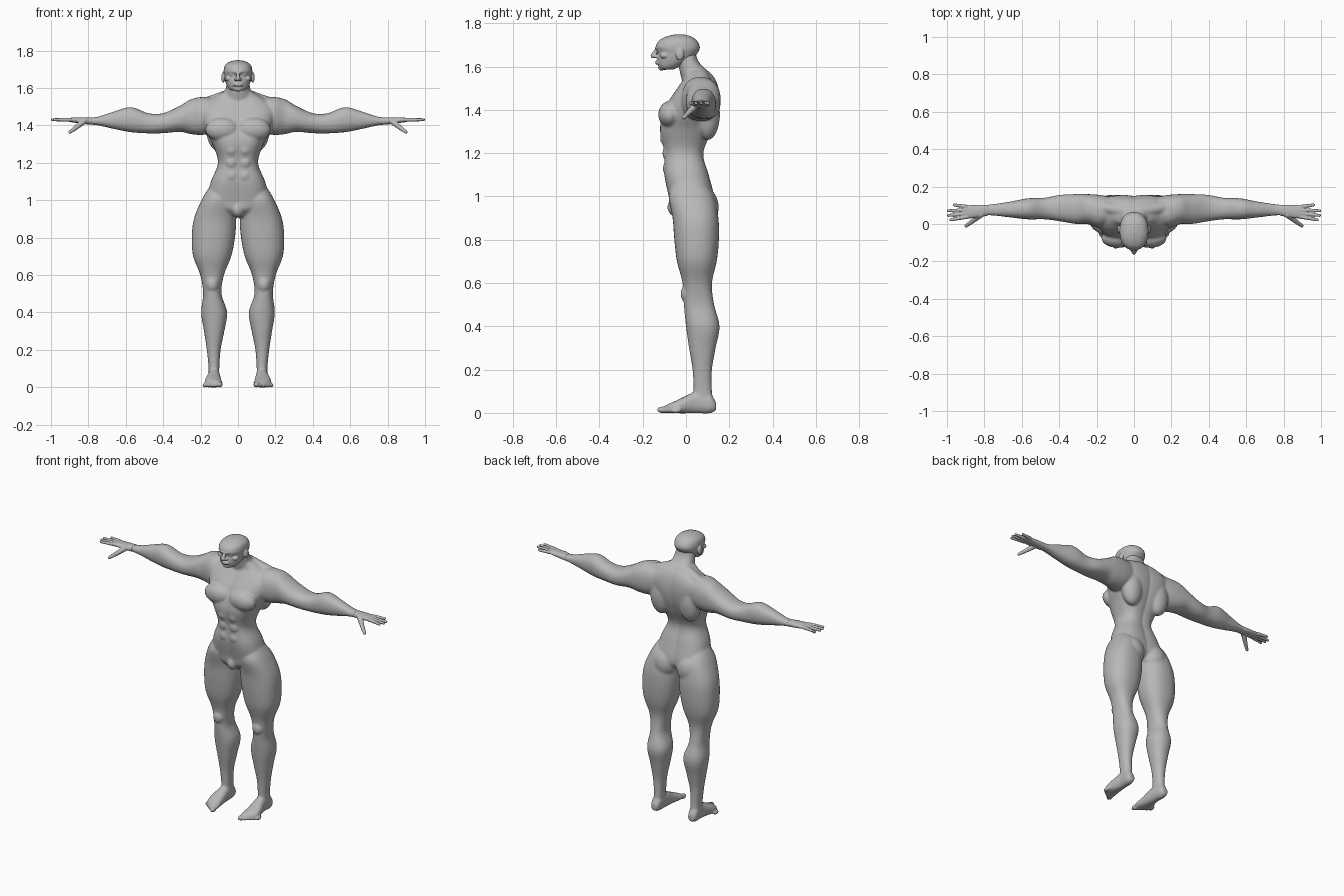
import bpy
import bmesh
import math
from mathutils import Matrix, Vector

default_cube = bpy.data.objects.get("Cube")
if default_cube:
    bpy.data.objects.remove(default_cube, do_unlink=True)

skin = bpy.data.materials.new("plain_grey")
skin.use_nodes = True
grey = (0.48, 0.48, 0.48, 1)
skin.diffuse_color = grey
shader = next(n for n in skin.node_tree.nodes if n.type == "BSDF_PRINCIPLED")
shader.inputs["Base Color"].default_value = grey
shader.inputs["Roughness"].default_value = 0.6


def spline(rows, steps=5):
    """Interpolate section rows smoothly from first to last."""
    result = []
    for i in range(len(rows) - 1):
        before, start = rows[max(i - 1, 0)], rows[i]
        end, after = rows[i + 1], rows[min(i + 2, len(rows) - 1)]
        for k in range(steps):
            t = k / steps
            result.append([
                b + t * ((c - a) + t * ((2 * a - 5 * b + 4 * c - d) + t * (3 * (b - c) + d - a))) / 2
                for a, b, c, d in zip(before, start, end, after)])
    return result + [rows[-1]]


def rounded(value, power=0.88):
    return math.copysign(abs(value) ** power, value)


def loft(bm, axis, rows, sides=32):
    """Skin rows of (position, low u, high u, low v, high v) along an axis."""
    rings = []
    for pos, u_low, u_high, v_low, v_high in spline(rows):
        ring = []
        for k in range(sides):
            angle = math.tau * k / sides
            u = (u_low + u_high) / 2 + (u_high - u_low) / 2 * rounded(math.cos(angle))
            v = (v_low + v_high) / 2 + (v_high - v_low) / 2 * rounded(math.sin(angle))
            point = {"X": (pos, u, v), "Y": (u, pos, v), "Z": (u, v, pos)}[axis]
            ring.append(bm.verts.new(point))
        rings.append(ring)
    faces = [bm.faces.new(rings[0]), bm.faces.new(rings[-1])]
    for lower, upper in zip(rings, rings[1:]):
        for k in range(sides):
            n = (k + 1) % sides
            faces.append(bm.faces.new((lower[k], lower[n], upper[n], upper[k])))
    bmesh.ops.recalc_face_normals(bm, faces=faces)


def blob(bm, center, radii):
    matrix = Matrix.Translation(center) @ Matrix.Diagonal((*radii, 1))
    bmesh.ops.create_uvsphere(bm, u_segments=24, v_segments=16, radius=1, matrix=matrix)


def capsule(bm, start, end, start_radius, end_radius):
    start, end = Vector(start), Vector(end)
    span = end - start
    matrix = Matrix.Translation((start + end) / 2) @ span.to_track_quat("Z", "Y").to_matrix().to_4x4()
    bmesh.ops.create_cone(bm, cap_ends=True, segments=16, radius1=start_radius,
                          radius2=end_radius, depth=span.length, matrix=matrix)
    blob(bm, start, [start_radius] * 3)
    blob(bm, end, [end_radius] * 3)


def finish(bm, name, voxel, smoothing):
    """Mirror the half, fuse overlapping masses and relax the skin."""
    mesh = bpy.data.meshes.new(name)
    bm.to_mesh(mesh)
    bm.free()
    mesh.materials.append(skin)
    part = bpy.data.objects.new(name, mesh)
    bpy.context.collection.objects.link(part)
    mirror = part.modifiers.new("Mirror", "MIRROR")
    mirror.use_mirror_merge = False
    fuse = part.modifiers.new("Fuse", "REMESH")
    fuse.mode = "VOXEL"
    fuse.voxel_size = voxel
    fuse.use_smooth_shade = True
    relax = part.modifiers.new("Relax", "SMOOTH")
    relax.factor = 0.5
    relax.iterations = smoothing


# Torso: each half overlaps the centre, leaving a groove down chest and spine
body = bmesh.new()
torso = [
    (.91, .05, -.03, .06), (.95, .12, -.07, .12), (1, .165, -.08, .13),
    (1.1, .145, -.1, .105), (1.2, .107, -.1, .08), (1.3, .137, -.12, .12),
    (1.37, .175, -.11, .145), (1.44, .2, -.08, .155), (1.5, .2, -.04, .15),
    (1.55, .13, -.01, .13), (1.59, .06, -.02, .09),
]
loft(body, "Z", [(z, -.45 * x, x, front, back) for z, x, front, back in torso])

# Neck and sloping shoulder muscle
neck = [(1.5, .085, -.01, .13), (1.56, .073, -.025, .11), (1.62, .062, -.04, .06), (1.66, .058, -.06, .045)]
loft(body, "Z", [(z, -x, x, front, back) for z, x, front, back in neck])
capsule(body, (.03, .065, 1.565), (.17, .09, 1.52), .035, .03)

# Chest, shoulder blade, buttock, groin and kneecap masses
blob(body, (.085, -.075, 1.378), (.09, .053, .062))
blob(body, (.1, .1, 1.38), (.07, .057, .12))
blob(body, (.085, .085, .95), (.08, .066, .09))
blob(body, (0, -.05, .95), (.032, .036, .042))
blob(body, (.138, .005, .55), (.035, .03, .042))

# Stomach muscles
for height, front in ((1.13, -.085), (1.2, -.087), (1.27, -.098)):
    blob(body, (.036, front, height), (.032, .022, .033))

# Arm
loft(body, "X", [
    (.1, .02, .14, 1.38, 1.54), (.18, -.02, .155, 1.35, 1.552),
    (.25, 0, .16, 1.353, 1.54), (.31, 0, .16, 1.365, 1.505),
    (.4, .015, .155, 1.358, 1.465), (.48, .025, .14, 1.357, 1.465),
    (.57, .025, .137, 1.363, 1.497), (.66, .035, .12, 1.38, 1.475),
    (.75, .045, .107, 1.4, 1.446), (.82, .045, .1, 1.405, 1.442),
])

# Leg
loft(body, "Z", [
    (1.06, .03, .16, -.06, .09), (1, .02, .195, -.08, .13),
    (.9, .01, .236, -.062, .15), (.8, .016, .247, -.054, .152),
    (.7, .036, .24, -.042, .142), (.6, .075, .202, -.016, .12),
    (.5, .088, .186, -.01, .13), (.4, .058, .197, 0, .155),
    (.3, .073, .182, .014, .137), (.2, .093, .167, .03, .12),
    (.1, .1, .157, .035, .12), (.03, .1, .16, .03, .13),
])

# Foot with toes stepping back towards the outside
loft(body, "Y", [
    (.138, .11, .15, .01, .05), (.11, .1, .16, -.002, .09),
    (.05, .095, .16, -.002, .1), (-.03, .088, .177, -.002, .064),
    (-.07, .083, .168, 0, .046), (-.1, .085, .13, .003, .033),
])
for i in range(5):
    size = .016 if i == 0 else .012
    blob(body, (.098 + .02 * i, -.11 + .016 * i, size - .002), (size, .025, size))
finish(body, "body", .0065, 6)

# Skull and jaw
head = bmesh.new()
skull = [
    (1.585, .035, -.112, -.06), (1.6, .052, -.126, -.03), (1.63, .066, -.133, .025),
    (1.665, .074, -.13, .055), (1.69, .077, -.14, .064), (1.72, .07, -.125, .05),
    (1.739, .047, -.09, .022), (1.748, .015, -.05, -.01),
]
loft(head, "Z", [(z, -x, x, front, back) for z, x, front, back in skull])

# Nose, lips and chin
capsule(head, (0, -.134, 1.68), (0, -.152, 1.65), .008, .012)
blob(head, (.011, -.138, 1.646), (.01, .012, .008))
for height in (1.614, 1.623):
    blob(head, (0, -.13, height), (.027, .012, .0055))
blob(head, (0, -.113, 1.595), (.027, .016, .014))

# Brow, eye, cheek and ear
capsule(head, (.012, -.136, 1.685), (.05, -.112, 1.69), .008, .007)
blob(head, (.031, -.116, 1.671), (.015, .012, .008))
blob(head, (.048, -.1, 1.65), (.022, .02, .014))
blob(head, (.079, -.028, 1.656), (.01, .02, .028))
finish(head, "head", .0035, 3)

# Palm, four fingers and thumb
hands = bmesh.new()
loft(hands, "X", [
    (.78, .045, .103, 1.403, 1.443), (.83, .036, .103, 1.408, 1.443),
    (.88, .03, .101, 1.415, 1.442), (.91, .035, .095, 1.42, 1.438),
])
for i, (reach, side) in enumerate([(.98, .022), (.992, .046), (.992, .071), (.96, .102)]):
    capsule(hands, (.895, .038 + .018 * i, 1.43), (reach, side, 1.43), .011, .008)
thumb = [(.82, .05, 1.425), (.87, .01, 1.385), (.898, -.01, 1.364)]
capsule(hands, thumb[0], thumb[1], .017, .012)
capsule(hands, thumb[1], thumb[2], .012, .009)
finish(hands, "hands", .0035, 2)
